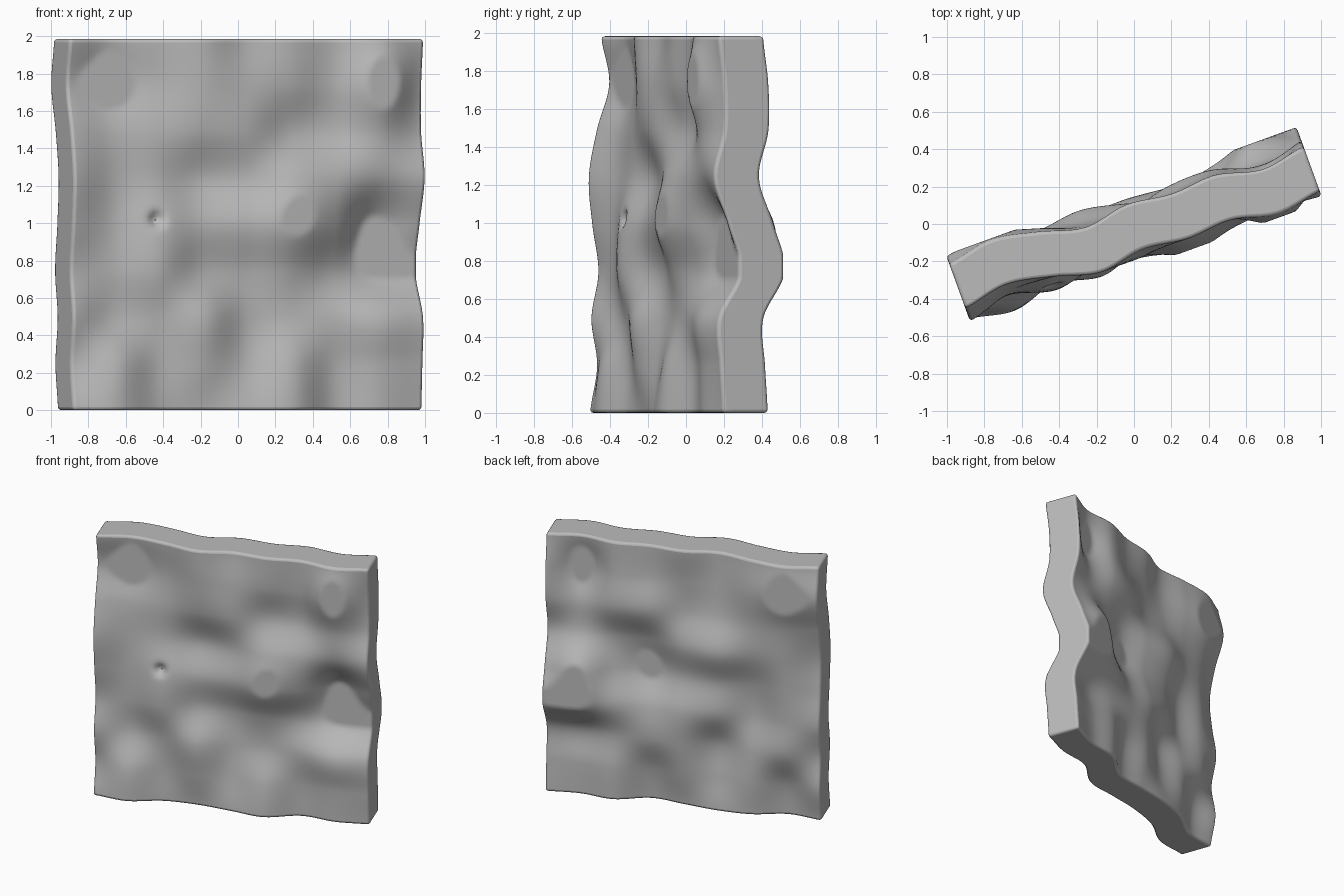
import bpy, bmesh, math
from mathutils import Matrix

if "Cube" in bpy.data.objects:
    bpy.data.objects.remove(bpy.data.objects["Cube"])

WIDTH, HEIGHT, THICK, TURN = 1.995, 1.985, 0.255, math.radians(20)
N, LAYERS = 90, 4

# Bend of the slab, rows from top to bottom, columns from left to right (hundredths)
BEND = [
    [1, 5.5, 1, -5.5, -1.5, -4.5, -3, -8.5, -5],
    [5.5, 9, 3, -5, -4.5, -4, -2.5, -13.5, -2],
    [-1.5, 3, 1, -3, -5, 0, 0, -7, -2],
    [-6, 1, 1, 4, -1, -8, -7, -5, -7.5],
    [-4, 0, -5, -2, -5, -12, -5, 8, 0.5],
    [-0.5, 0, -6, 0, 1, -3, 2, 8, 7],
    [-4.5, 1, -2, -7.5, 0, -1, -3, -7, -5],
    [-1, -7, -1, -5.5, -2.5, -7.5, -1, -5, -4],
    [-5, -9, -2, -2, -6, -10, -1, -4.5, -2.5],
]


def spline(vals, t):
    """Smooth curve through evenly spaced values, t in 0..1."""
    last = len(vals) - 1
    f = t * last
    i = min(int(f), last - 1)
    f -= i
    a, b, c, d = (vals[min(max(k, 0), last)] for k in range(i - 1, i + 3))
    return b + 0.5 * f * (c - a + f * (2*a - 5*b + 4*c - d + f * (3*(b - c) + d - a)))


def bend(s, t):
    """Offset of the slab at s across and t up, cut flat at both extremes."""
    h = spline([spline(row, s) for row in BEND], 1 - t) / 100
    return min(max(h, -0.105), 0.062)


# Slab: a fine box whose layers all follow the same bend
bm = bmesh.new()
verts = {}


def vert(i, j, k):
    if (i, j, k) not in verts:
        s, t = i / N, j / N
        u, z = (s - 0.5) * WIDTH - 0.004, t * HEIGHT
        v = bend(s, t) + (k / LAYERS - 0.5) * THICK
        if k == 0:  # small round pit in the front
            r = math.hypot(u + 0.52, z - 1.02)
            v += 0.05 * math.exp(-(r / 0.036) ** 2)
        verts[i, j, k] = bm.verts.new((u, v, z))
    return verts[i, j, k]


def skin(na, nb, place):
    for a in range(na):
        for b in range(nb):
            bm.faces.new([vert(*place(a + p, b + q))
                          for p, q in ((0, 0), (1, 0), (1, 1), (0, 1))])


for k in (0, LAYERS):
    skin(N, N, lambda a, b: (a, b, k))
for e in (0, N):
    skin(N, LAYERS, lambda a, b: (a, e, b))
    skin(N, LAYERS, lambda a, b: (e, a, b))
bmesh.ops.recalc_face_normals(bm, faces=bm.faces)
bm.transform(Matrix.Rotation(TURN, 4, 'Z'))

mesh = bpy.data.meshes.new("wavy_slab")
bm.to_mesh(mesh)
bm.free()
slab = bpy.data.objects.new("wavy_slab", mesh)
bpy.context.collection.objects.link(slab)

grey = bpy.data.materials.new("stone_grey")
grey.diffuse_color = (0.5, 0.5, 0.5, 1)
grey.use_nodes = True
grey.node_tree.nodes["Principled BSDF"].inputs["Base Color"].default_value = grey.diffuse_color
mesh.materials.append(grey)

# Softly worn rim
bevel = slab.modifiers.new("worn_rim", 'BEVEL')
bevel.width, bevel.segments = 0.018, 3
bevel.limit_method, bevel.angle_limit = 'ANGLE', math.radians(60)

bpy.context.view_layer.objects.active = slab
slab.select_set(True)
bpy.ops.object.shade_smooth_by_angle(angle=math.radians(40))
